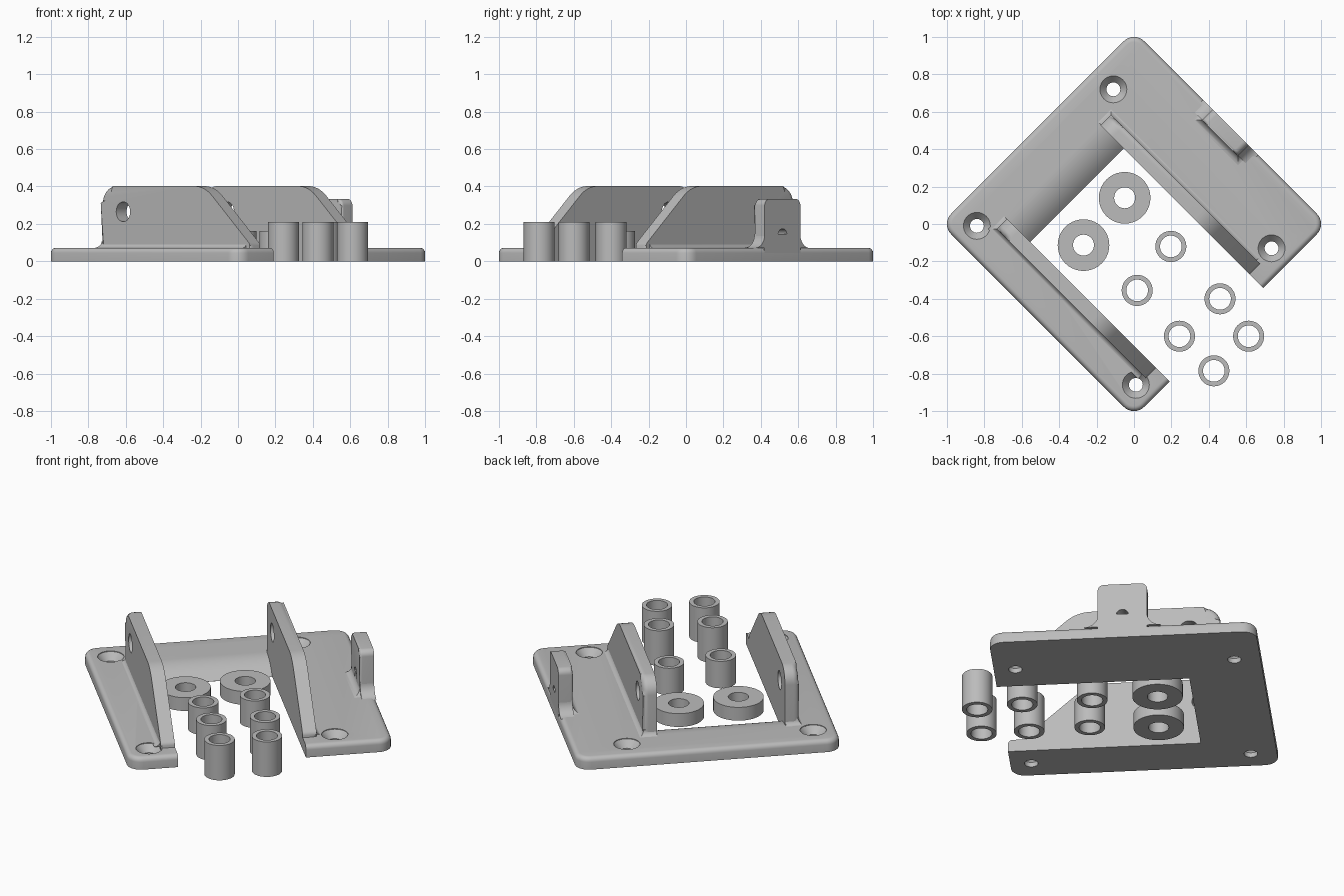
import bpy, bmesh, math
from mathutils import Matrix, Vector

if "Cube" in bpy.data.objects:
    bpy.data.objects.remove(bpy.data.objects["Cube"])

# Parts are laid out along the arms (u = X, v = Y), then turned 45 degrees
TURN = Matrix.Rotation(-math.pi / 4, 4, 'Z')
grey = bpy.data.materials.new("light_grey")
grey.diffuse_color = (0.5, 0.5, 0.5, 1)
grey.use_nodes = True
grey.node_tree.nodes["Principled BSDF"].inputs["Base Color"].default_value = grey.diffuse_color


def make(name, bm):
    bmesh.ops.recalc_face_normals(bm, faces=bm.faces)
    mesh = bpy.data.meshes.new(name)
    bm.to_mesh(mesh)
    bm.free()
    mesh.materials.append(grey)
    ob = bpy.data.objects.new(name, mesh)
    bpy.context.collection.objects.link(ob)
    return ob


def activate(ob):
    bpy.ops.object.select_all(action='DESELECT')
    ob.select_set(True)
    bpy.context.view_layer.objects.active = ob


def cut(ob, cutters):
    activate(ob)
    for c in cutters:
        m = ob.modifiers.new("cut", 'BOOLEAN')
        m.operation, m.solver, m.object = 'DIFFERENCE', 'EXACT', c
        bpy.ops.object.modifier_apply(modifier=m.name)
        bpy.data.objects.remove(c)


def finish(ob, turn=True):
    if turn:
        ob.data.transform(TURN)
    activate(ob)
    bpy.ops.object.shade_smooth_by_angle(angle=math.radians(30))


def rounded(corners, n=8):
    """Polygon from (x, y, radius) corners."""
    out = []
    for i, (x, y, r) in enumerate(corners):
        p = Vector((x, y))
        if r == 0:
            out.append(p)
            continue
        a = (Vector(corners[i - 1][:2]) - p).normalized()
        b = (Vector(corners[(i + 1) % len(corners)][:2]) - p).normalized()
        half = a.angle(b) / 2
        c = p + (a + b).normalized() * r / math.sin(half)
        s, e = p + a * r / math.tan(half) - c, p + b * r / math.tan(half) - c
        ang = s.angle(e)
        for k in range(n + 1):
            t = k / n
            out.append(c + (s * math.sin((1 - t) * ang) + e * math.sin(t * ang)) / math.sin(ang))
    return out


def loft(loops):
    bm = bmesh.new()
    rings = [[bm.verts.new(p) for p in loop] for loop in loops]
    for a, b in zip(rings, rings[1:]):
        for i in range(len(a)):
            j = (i + 1) % len(a)
            bm.faces.new((a[i], a[j], b[j], b[i]))
    bm.faces.new(rings[0])
    bm.faces.new(rings[-1])
    return bm


def prism(profile, v0, v1, bevel=0):
    """Extrude a (u, z) profile from v0 to v1, rounding the rim at v1."""
    bm = loft([[(p[0], v, p[1]) for p in profile] for v in (v0, v1)])
    if bevel:
        rim = [e for e in bm.edges if all(abs(w.co.y - v1) < 1e-5 for w in e.verts)
               and any(w.co.z > 0.01 for w in e.verts)]
        bmesh.ops.bevel(bm, geom=rim, offset=bevel, segments=4, profile=0.5, affect='EDGES')
    return bm


def drum(profile, at, axis='Z', n=32):
    """Round cutter from (radius, height) rows."""
    loops = []
    for r, h in profile:
        ring = [(r * math.cos(2 * math.pi * k / n), r * math.sin(2 * math.pi * k / n)) for k in range(n)]
        loops.append([(at[0] + a, at[1] + b, h) if axis == 'Z' else (at[0] + a, h, at[1] + b)
                      for a, b in ring])
    return make("cutter", loft(loops))


def skirt(name, u0, u1, v0, v1, r, grow):
    """Concave base fillet; grow = which of the sides u0, u1, v0, v1 flare out."""
    loops = []
    for k in range(9):
        t = k / 8 * math.pi / 2
        o, z = r * (1 - math.sin(t)), T - 0.002 + r * (1 - math.cos(t))
        a, b = u0 - o * grow[0], u1 + o * grow[1]
        c, d = v0 - o * grow[2], v1 + o * grow[3]
        loops.append([(a, c, z), (b, c, z), (b, d, z), (a, d, z)])
    finish(make(name, loft(loops)))


T, H, IN_L, IN_R = 0.072, 0.73, -0.46, 0.2475

# Base plate: rounded square slab with a softened top rim
loops = []
for inset, z in [(0, 0)] + [(0.027 * (1 - math.cos(t)), T - 0.027 * (1 - math.sin(t)))
                            for t in (i * math.pi / 10 for i in range(6))]:
    h = H - inset
    loops.append([(p.x, p.y, z) for p in rounded(
        [(-h, -h, 0.078 - inset), (h, -h, 0.078 - inset), (h, h, 0.078 - inset), (-h, h, 0.078 - inset)])])
plate = make("base_plate", loft(loops))

# Open middle, with the back strip curving down towards the opening
R = (0.175 ** 2 + T ** 2) / (2 * T)
end = math.asin(0.175 / R)
curve = [(-0.5 + R * math.sin(end * k / 10), T - R + R * math.cos(end * k / 10)) for k in range(10)]
opening = make("cutter", prism([(1, 0.2), (-0.5, 0.2)] + curve
                               + [(-0.325, 0.001), (-0.325, -0.1), (1, -0.1)], IN_L, IN_R))
screws = [drum([(0.037, -0.1), (0.037, 0.028), (0.072, T - 0.004), (0.072, 0.2)], at)
          for at in ((-0.587, 0.431), (-0.587, -0.601), (0.615, -0.601), (0.612, 0.428))]
cut(plate, [opening] + screws)
finish(plate)

# Two upright walls beside the opening, each with a pivot hole
wall_profile = rounded([(-0.5, 0, 0), (-0.5, 0.402, 0.09), (0.285, 0.402, 0.2),
                        (0.625, 0.095, 0.03), (0.635, 0, 0)])
for name, inner, side in (("left", IN_L, -1), ("right", IN_R, 1)):
    outer = inner + side * 0.078
    wall = make(name + "_wall", prism(wall_profile, inner, outer, 0.03))
    cut(wall, [drum([(0.053, inner - 0.2), (0.053, inner + 0.2)], (-0.33, 0.265), 'Y')])
    finish(wall)
    skirt(name + "_wall_fillet", -0.497, 0.60, min(inner, outer) + 0.003, max(inner, outer) - 0.003,
          0.035, (1, 0, side < 0, side > 0))

# Small tab on the outer edge, with a cross hole and flared base
tab = make("edge_tab", prism(rounded([(-0.135, 0, 0), (-0.135, 0.333, 0.035),
                                      (0.135, 0.333, 0.035), (0.135, 0, 0)]), H, 0.65, 0.015))
skirt("tab_fillet", -0.134, 0.134, 0.652, H, 0.075, (1, 1, 0, 0))
skirt("tab_inner_fillet", -0.134, 0.134, 0.652, 0.70, 0.05, (1, 1, 1, 0))
cut(tab, [drum([(0.034, 0.5), (0.034, 0.9)], (0, 0.14), 'Y')])
finish(tab)


# Loose rings: wide washers and tall spacers
def ring(name, x, y, r_out, r_in, h, n=40):
    loops = []
    for r, z in ((r_in, 0), (r_out, 0), (r_out, h), (r_in, h), (r_in, 0)):
        loops.append([(x + r * math.cos(2 * math.pi * k / n), y + r * math.sin(2 * math.pi * k / n), z)
                      for k in range(n)])
    bm = loft(loops)
    caps = [f for f in bm.faces if len(f.verts) == n]
    bmesh.ops.delete(bm, geom=caps, context='FACES_ONLY')
    bmesh.ops.remove_doubles(bm, verts=bm.verts, dist=1e-5)
    finish(make(name, bm), turn=False)


for x, y in ((-0.05, 0.14), (-0.27, -0.113)):
    ring("washer", x, y, 0.138, 0.056, 0.08)
for x, y, h in ((0.197, -0.12, 0.162), (0.017, -0.355, 0.162), (0.46, -0.4, 0.21),
                (0.243, -0.6, 0.21), (0.613, -0.6, 0.21), (0.427, -0.785, 0.21)):
    ring("spacer", x, y, 0.083, 0.058, h)
